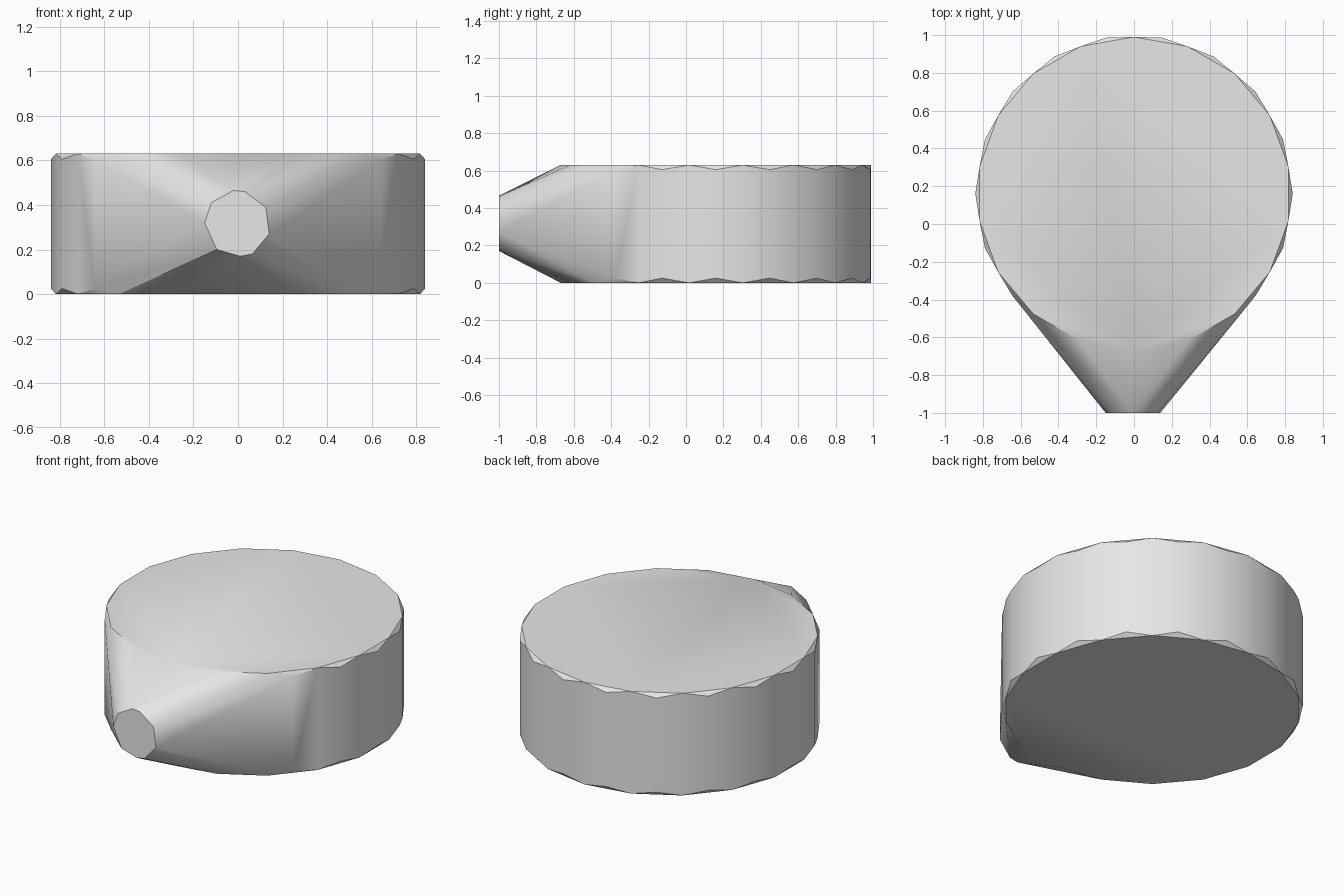
import bpy, bmesh, math

old = bpy.data.objects.get("Cube")
if old:
    bpy.data.objects.remove(old, do_unlink=True)

HEIGHT, CENTRE_Y, BEVEL = 0.63, 0.16, 0.025
SIDES = 18


def ring(radius, z, offset, front_limit):
    """Points of a circle around the drum, leaving out those ahead of front_limit."""
    points = []
    for i in range(SIDES):
        a = math.radians(offset) + math.tau * i / SIDES
        x, y = radius * math.cos(a), CENTRE_Y + radius * math.sin(a)
        if y > front_limit:
            points.append((x, y, z))
    return points


# Drum: flat caps and slightly wider rims, staggered to give the faceted bevel
points = ring(0.83, 0, 10, -1) + ring(0.83, HEIGHT, 10, -1)
points += ring(0.84, BEVEL, 0, -0.5) + ring(0.84, HEIGHT - BEVEL, 0, -0.5)

# Tip: irregular flat end of the tapered spout
tip = [(-0.02, 0.465), (0.03, 0.46), (0.125, 0.39), (0.14, 0.27), (0.065, 0.18),
       (0.01, 0.17), (-0.095, 0.2), (-0.15, 0.32), (-0.12, 0.41)]
points += [(x, -1, z) for x, z in tip]

# Wrap drum and tip in one tapered skin
bm = bmesh.new()
for p in points:
    bm.verts.new(p)
hull = bmesh.ops.convex_hull(bm, input=bm.verts[:])
bmesh.ops.delete(bm, geom=[v for v in bm.verts if not v.link_faces], context="VERTS")
bmesh.ops.dissolve_limit(bm, angle_limit=math.radians(0.5),
                         verts=bm.verts[:], edges=bm.edges[:])
bmesh.ops.recalc_face_normals(bm, faces=bm.faces[:])
mesh = bpy.data.meshes.new("tapered_drum")
bm.to_mesh(mesh)
bm.free()
body = bpy.data.objects.new("tapered_drum", mesh)
bpy.context.collection.objects.link(body)

# Plain grey
grey = bpy.data.materials.new("light_grey")
grey.use_nodes = True
grey.diffuse_color = (0.8, 0.8, 0.8, 1)
grey.node_tree.nodes["Principled BSDF"].inputs["Base Color"].default_value = (0.8, 0.8, 0.8, 1)
mesh.materials.append(grey)

# Smooth wall and spout, crisp rims
bpy.ops.object.select_all(action="DESELECT")
body.select_set(True)
bpy.context.view_layer.objects.active = body
bpy.ops.object.shade_smooth_by_angle(angle=math.radians(30))
